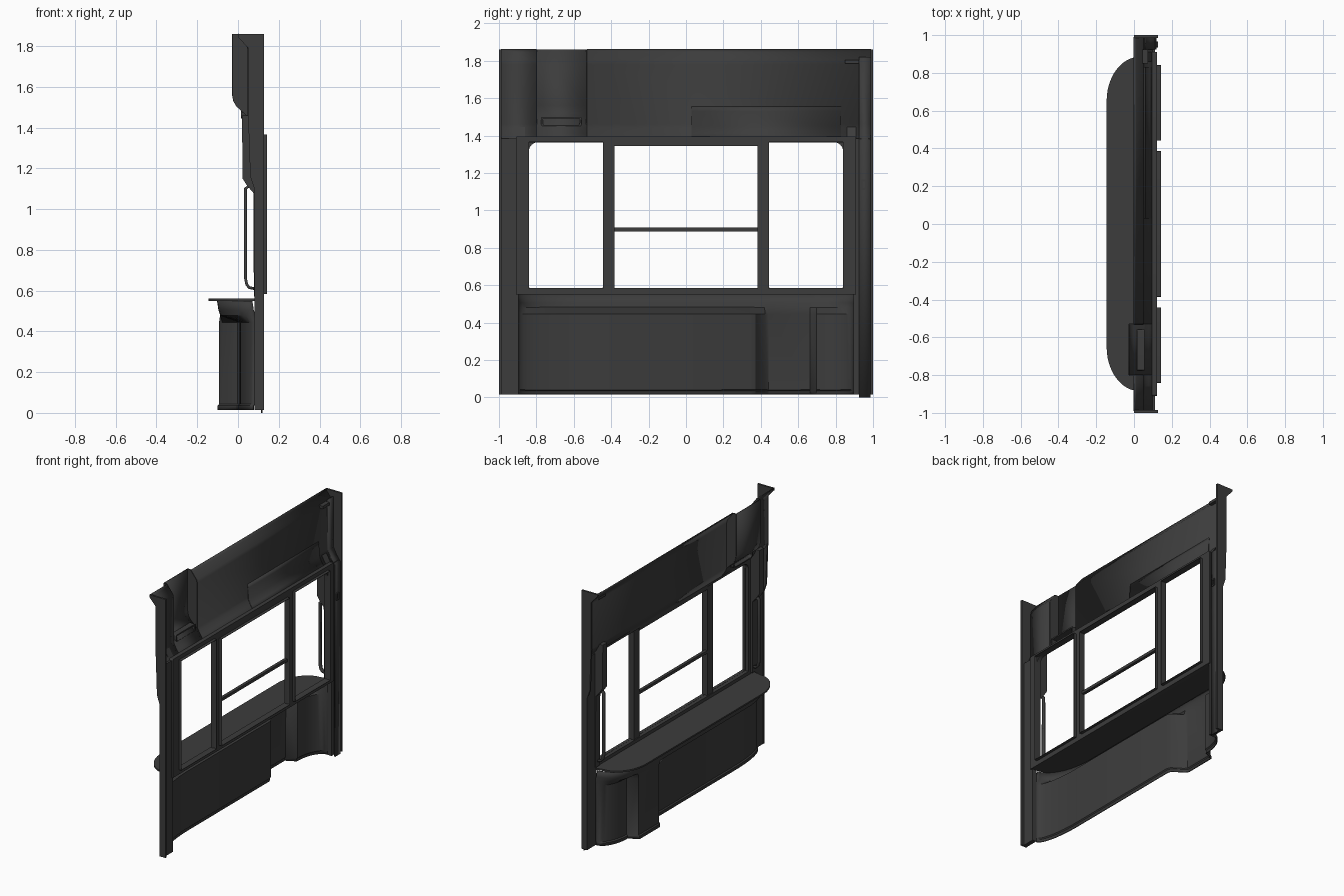
import bpy, bmesh
from math import sin, cos, pi, radians

if "Cube" in bpy.data.objects:
    bpy.data.objects.remove(bpy.data.objects["Cube"])

mat = bpy.data.materials.new("dark_grey")
mat.diffuse_color = (0.045, 0.045, 0.045, 1)
mat.use_nodes = True
mat.node_tree.nodes["Principled BSDF"].inputs["Base Color"].default_value = mat.diffuse_color


def make(name, verts, faces, thick=0):
    me = bpy.data.meshes.new(name)
    me.from_pydata(verts, [], faces)
    bm = bmesh.new()
    bm.from_mesh(me)
    bmesh.ops.recalc_face_normals(bm, faces=bm.faces)
    bm.to_mesh(me)
    bm.free()
    ob = bpy.data.objects.new(name, me)
    bpy.context.collection.objects.link(ob)
    me.materials.append(mat)
    if thick:
        m = ob.modifiers.new("thickness", 'SOLIDIFY')
        m.thickness, m.offset = thick, 0
    return ob


def prism(name, pts, a, b, axis='y'):
    """Closed outline extruded along y (points x,z) or z (points x,y)."""
    n = len(pts)
    put = (lambda p, h: (p[0], h, p[1])) if axis == 'y' else (lambda p, h: (p[0], p[1], h))
    v = [put(p, a) for p in pts] + [put(p, b) for p in pts]
    f = [(i, (i + 1) % n, n + (i + 1) % n, n + i) for i in range(n)]
    return make(name, v, f + [tuple(range(n)), tuple(range(n, 2 * n))])


def box(name, x0, x1, y0, y1, z0, z1):
    return prism(name, [(x0, z0), (x1, z0), (x1, z1), (x0, z1)], y0, y1)


def sheet(name, path, y0, y1, thick=0.006):
    """Bent sheet: x,z path extruded along y."""
    n = len(path)
    v = [(x, y, z) for y in (y0, y1) for x, z in path]
    return make(name, v, [(i, i + 1, n + i + 1, n + i) for i in range(n - 1)], thick)


def rounded(y0, y1, z0, z1, rt, rb=0.002, k=8):
    pts = []
    for cy, cz, r, s in ((y1 - rt, z1 - rt, rt, 0), (y0 + rt, z1 - rt, rt, 1),
                         (y0 + rb, z0 + rb, rb, 2), (y1 - rb, z0 + rb, rb, 3)):
        pts += [(cy + r * cos((s + i / k) * pi / 2), cz + r * sin((s + i / k) * pi / 2))
                for i in range(k + 1)]
    return pts


def ring(name, outer, inner, x0, x1):
    """Frame between two y,z loops."""
    n = len(outer)
    v = [(x, y, z) for x, lp in ((x0, outer), (x1, outer), (x1, inner), (x0, inner)) for y, z in lp]
    f = [(k * n + i, k * n + (i + 1) % n, (k + 1) % 4 * n + (i + 1) % n, (k + 1) % 4 * n + i)
         for k in range(4) for i in range(n)]
    return make(name, v, f)


def span(s, a, b):
    return sorted((s * a, s * b))


# End posts: thin flange at the very end, web behind it, bulging jamb and grab bar by the window
flange = [(0.08, 0.015), (0.08, 1.1), (0.06, 1.16), (0.05, 1.45), (0.05, 1.79), (0, 1.845), (0, 1.86),
          (0.127, 1.86), (0.127, 0.015)]
jamb = [(0.1, 0.57), (0.078, 0.57), (0.075, 1.08), (0.045, 1.115), (0.022, 1.15), (0.02, 1.46), (0.05, 1.46),
        (0.1, 1.38)]
bar = [(0.06, 1.12), (0.037, 1.1), (0.037, 0.66), (0.043, 0.63), (0.055, 0.615), (0.08, 0.61)]
for s, side in ((-1, "near"), (1, "far")):
    prism(f"{side}_post_flange", flange, *span(s, 0.986, 1.0))
    box(f"{side}_post_web", 0.082, 0.112, *span(s, 0.895, 0.988), 0.015, 1.385)
    prism(f"{side}_jamb", jamb, *span(s, 0.86, 0.91))
    sheet(f"{side}_grab_bar", bar, *span(s, 0.865, 0.885), thick=0.014)
sheet("far_post_strip", [(0.06, 1.82), (0.06, 1.46), (0.085, 1.41), (0.116, 1.37), (0.116, 0)],
      0.925, 0.987, 0.008)
ring("latch", rounded(0.935, 0.965, 1.11, 1.165, 0.008, 0.008),
     rounded(0.943, 0.957, 1.12, 1.155, 0.004, 0.004), 0.112, 0.126)
box("far_top_bracket", 0.04, 0.075, 0.85, 0.925, 1.785, 1.805)

# Upper panel, bent sheet with a channel set into it
low = [(0.05, 1.46), (0.058, 1.44), (0.075, 1.41), (0.098, 1.38), (0.1, 1.366)]
head = [(0.0, 1.86), (0.01, 1.845), (0.045, 1.8), (0.05, 1.78)]
sheet("upper_panel_near", head + low, -0.99, -0.8)
sheet("upper_panel_main", head + low, -0.53, 0.99)
duct = [(-0.026, 1.86), (-0.026, 1.56), (-0.02, 1.53), (-0.005, 1.505), (0.05, 1.455)]
sheet("channel_back", duct + low[1:], -0.8, -0.53)
for y in (-0.8, -0.53):
    prism("channel_side", duct + head[::-1], y - 0.004, y + 0.004)
ring("vent_frame", rounded(-0.775, -0.558, 1.445, 1.5, 0.008, 0.02),
     rounded(-0.765, -0.568, 1.453, 1.491, 0.005, 0.014), 0.015, 0.055)
# Raised band over the window
v_band = [(0.052, 1.555), (0.058, 1.53), (0.061, 1.45), (0.081, 1.41), (0.1, 1.385)]
sheet("raised_band", v_band, 0.03, 0.83, 0.004)

# Window surround, mullions, rails and thin sashes
ring("window_surround", rounded(-0.91, 0.91, 0.55, 1.395, 0.01), rounded(-0.84, 0.84, 0.585, 1.365, 0.05),
     0.094, 0.122)
for s in (-1, 1):
    box("mullion", 0.1, 0.122, *span(s, 0.383, 0.445), 0.56, 1.375)
box("middle_rail", 0.1, 0.122, -0.385, 0.385, 0.887, 0.907)
box("middle_head", 0.097, 0.122, -0.385, 0.385, 1.345, 1.375)
for y0, y1, zt in ((-0.842, -0.441, 1.367), (-0.386, 0.386, 1.348), (0.441, 0.842, 1.367)):
    ring("window_sash", rounded(y0, y1, 0.583, zt, 0.004),
         rounded(y0 + 0.003, y1 - 0.003, 0.586, zt - 0.003, 0.003), 0.12, 0.142)

# Shelf with rounded ends
arc = [i / 12 * pi / 2 for i in range(13)]
end = [(0.03 - 0.175 * sin(a), 0.65 + 0.235 * cos(a)) for a in arc]
prism("shelf", [(0.1, -0.9), (0.1, 0.9)] + end + [(x, -y) for x, y in end[::-1]], 0.55, 0.561, 'z')

# Lower panel: plan points are (x at the bottom, y, x under the shelf), lofted upwards
T = -0.085
plan = [(0.085 - 0.105 * sin(a), 0.7 + 0.2 * cos(a), 0.085 - 0.16 * sin(a)) for a in arc]
plan += [(-0.09, 0.665, T), (-0.09, 0.44, T), (-0.075, 0.42, T), (0.0, 0.37, T), (0.01, 0.345, T)]
plan += [(0.085 - 0.075 * sin(a), -0.57 - 0.33 * cos(a), 0.085 - 0.17 * sin(a)) for a in arc[::-1]]
rows = [(0.015, -0.008, 0), (0.035, -0.008, 0), (0.042, 0, 0), (0.445, 0, 0), (0.48, 0, 1),
        (0.505, -0.008, 1), (0.55, -0.015, 1)]
n = len(plan)
verts = [((t if top else x) + off, y, z) for z, off, top in rows for x, y, t in plan]
faces = [(r * n + i, r * n + i + 1, (r + 1) * n + i + 1, (r + 1) * n + i)
         for r in range(len(rows) - 1) for i in range(n - 1)]
make("lower_panel", verts, faces, 0.006)

# Smooth shading with sharp edges kept
for ob in bpy.context.scene.objects:
    ob.select_set(True)
    bpy.context.view_layer.objects.active = ob
bpy.ops.object.shade_smooth_by_angle(angle=radians(30))
